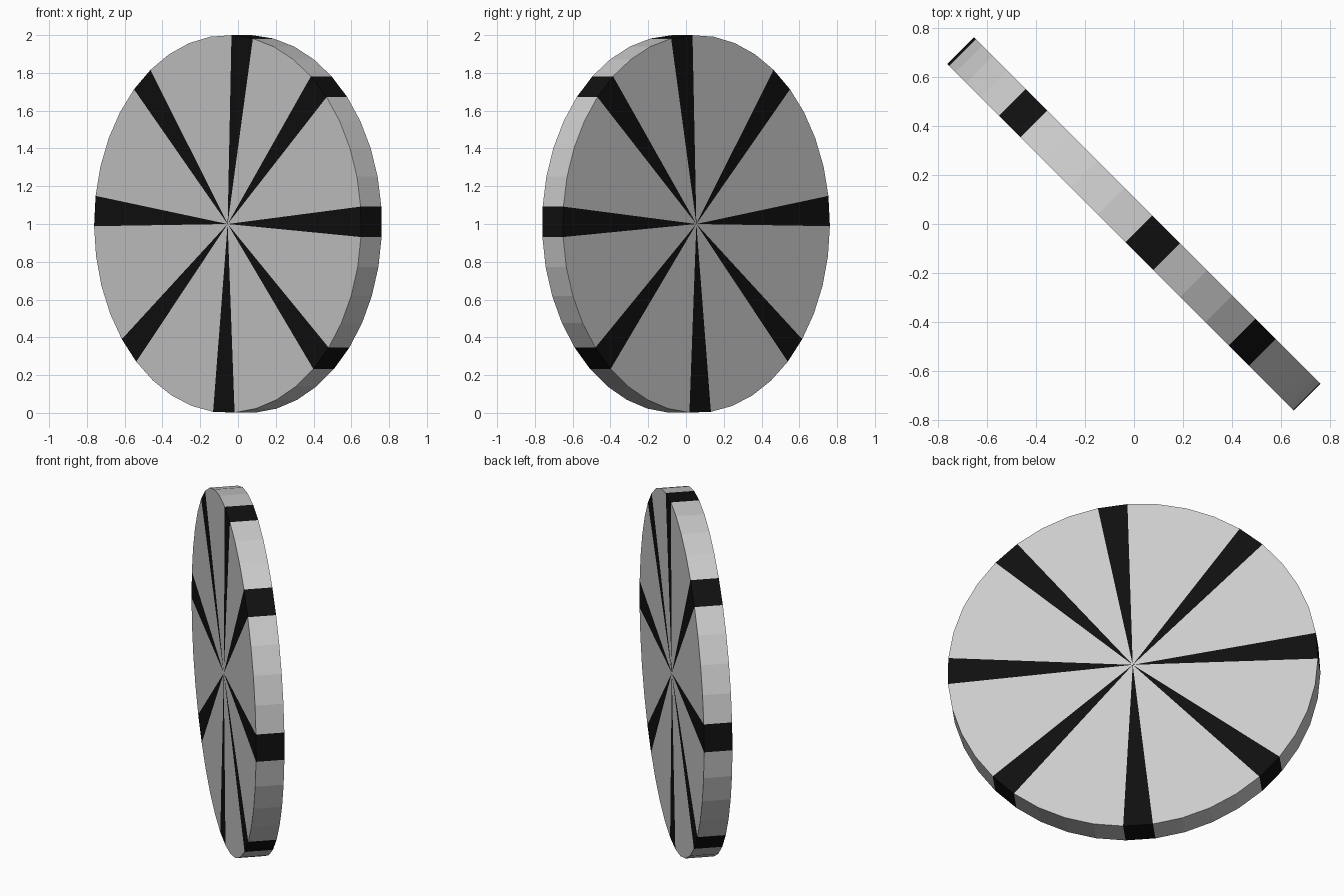
import bpy, bmesh
from math import atan2, degrees, floor, radians, sqrt
from mathutils import Matrix, Vector

if "Cube" in bpy.data.objects:
    bpy.data.objects.remove(bpy.data.objects["Cube"])

SEGMENTS = 39
STEP = 360 / SEGMENTS
START = -3.95                                # angle of the first black spoke's edge
BLACK = {0, 5, 9, 14, 19, 24, 29, 34}        # segments painted as spokes

black = bpy.data.materials.new("black")
black.diffuse_color = (0.005, 0.005, 0.005, 1)
black.use_nodes = True
black.node_tree.nodes["Principled BSDF"].inputs["Base Color"].default_value = black.diffuse_color

# Flat disc with triangle-fan caps, turned so its edges match the spokes
bm = bmesh.new()
bmesh.ops.create_cone(bm, cap_ends=True, cap_tris=True, segments=SEGMENTS,
                      radius1=1, radius2=1, depth=0.155,
                      matrix=Matrix.Rotation(radians(START + 10 * STEP - 90), 4, 'Z'))

# Paint spokes across both caps and the rim
for f in bm.faces:
    f.smooth = False
    c = f.calc_center_median()
    seg = floor((degrees(atan2(c.y, c.x)) - START) / STEP) % SEGMENTS
    f.material_index = 1 if seg in BLACK else 0

# Stand the disc upright, facing diagonally
u = Vector((1, -1, 0)) / sqrt(2)
v = Vector((0, 0, 1))
n = u.cross(v)
basis = Matrix((u, v, n)).transposed().to_4x4()
bm.transform(Matrix.Translation((0, 0, 1)) @ basis)

mesh = bpy.data.meshes.new("striped_disc")
bm.to_mesh(mesh)
bm.free()
mesh.materials.append(None)
mesh.materials.append(black)
disc = bpy.data.objects.new("striped_disc", mesh)
bpy.context.collection.objects.link(disc)
